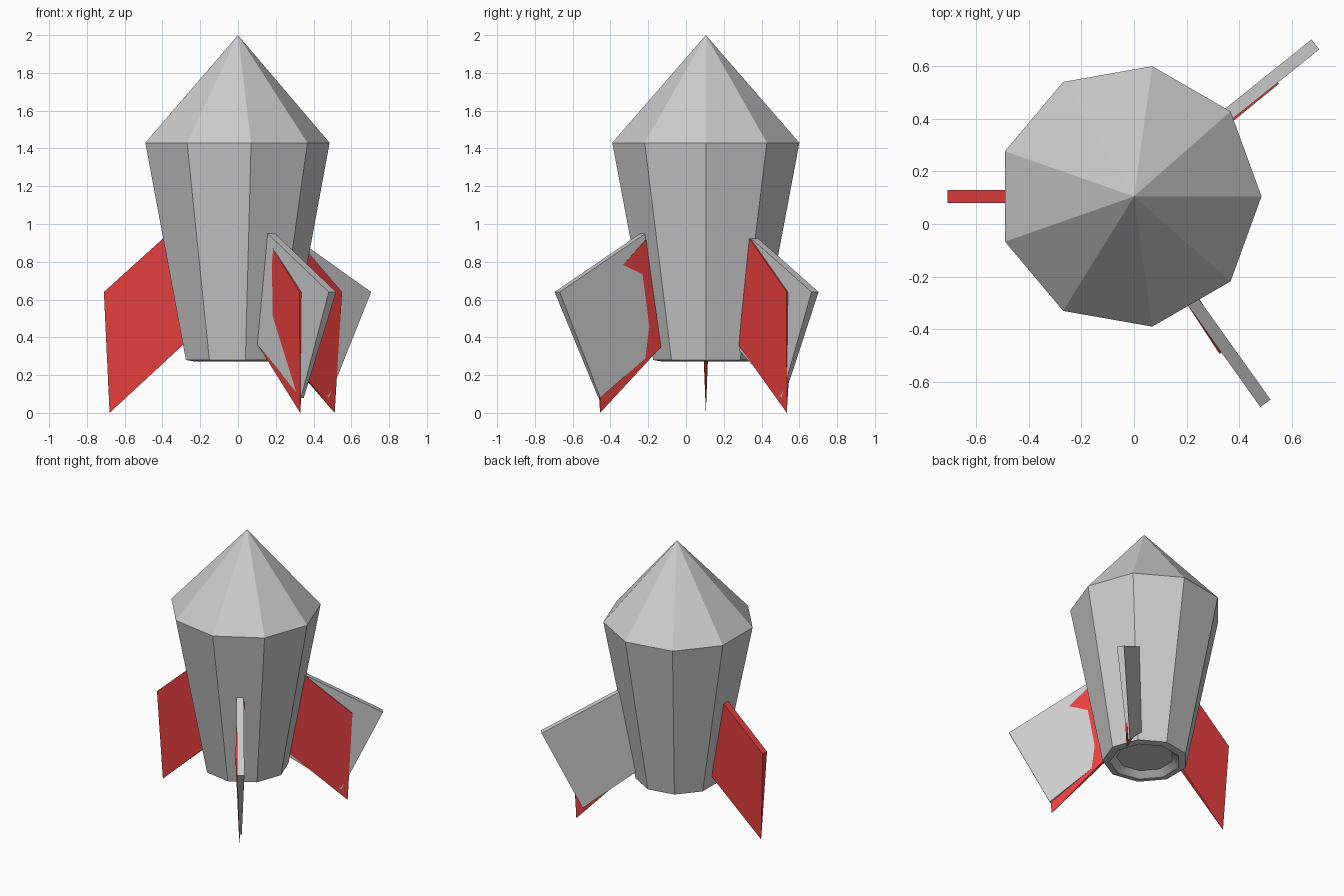
import bpy, bmesh, math
from mathutils import Vector

if "Cube" in bpy.data.objects:
    bpy.data.objects.remove(bpy.data.objects["Cube"])

SIDES = 9
CY = 0.105          # hull axis position in y


def make_object(name, bm, material=None):
    bmesh.ops.recalc_face_normals(bm, faces=bm.faces[:])
    mesh = bpy.data.meshes.new(name)
    bm.to_mesh(mesh)
    bm.free()
    obj = bpy.data.objects.new(name, mesh)
    bpy.context.collection.objects.link(obj)
    if material:
        mesh.materials.append(material)
    return obj


def build_hull():
    # rings from nozzle recess to shoulder: radius, x centre, z
    rings = [(0.19, -0.007, 0.31), (0.235, -0.008, 0.272), (0.283, -0.01, 0.28),
             (0.503, -0.018, 1.43)]
    bm = bmesh.new()
    loops = []
    for r, cx, z in rings:
        loops.append([bm.verts.new((cx + r * math.cos(2 * math.pi * i / SIDES),
                                    CY + r * math.sin(2 * math.pi * i / SIDES), z))
                      for i in range(SIDES)])
    for a, b in zip(loops, loops[1:]):
        for i in range(SIDES):
            j = (i + 1) % SIDES
            bm.faces.new((a[i], a[j], b[j], b[i]))
    bm.faces.new(loops[0])
    tip = bm.verts.new((0, CY, 2.0))
    for i in range(SIDES):
        bm.faces.new((loops[-1][i], loops[-1][(i + 1) % SIDES], tip))
    return make_object("hull", bm)


def build_fin(name, outer, angle, profile, material=None):
    """profile: (distance along fin from outer edge, z, thickness)"""
    a = math.radians(angle)
    along = Vector((math.cos(a), math.sin(a), 0))
    side = Vector((-math.sin(a), math.cos(a), 0))
    base = Vector((outer[0], outer[1], 0))
    bm = bmesh.new()
    left, right = [], []
    for u, z, t in profile:
        p = base + along * u + Vector((0, 0, z))
        left.append(bm.verts.new(p + side * t / 2))
        right.append(bm.verts.new(p - side * t / 2))
    bm.faces.new(left)
    bm.faces.new(right[::-1])
    n = len(profile)
    for i in range(n):
        j = (i + 1) % n
        bm.faces.new((left[i], right[i], right[j], left[j]))
    bmesh.ops.remove_doubles(bm, verts=bm.verts[:], dist=0.0005)
    return make_object(name, bm, material)


# hull with softly shaded nose
hull = build_hull()
bpy.context.view_layer.objects.active = hull
hull.select_set(True)
bpy.ops.object.shade_smooth_by_angle(angle=math.radians(30))
hull.select_set(False)

red = bpy.data.materials.new("fin_red")
red.diffuse_color = (0.8, 0.05, 0.05, 1)
red.use_nodes = True
red.node_tree.nodes["Principled BSDF"].inputs["Base Color"].default_value = red.diffuse_color

# red fins taper to a knife edge at the foot
red_profile = [(0, 0.64, 0.05), (-0.37, 0.975, 0.05), (-0.48, 0.412, 0.032),
               (-0.43, 0.37, 0.029), (-0.03, 0.0, 0.0)]
build_fin("left_fin", (-0.71, CY), 180, red_profile, red)
build_fin("back_fin", (0.535, 0.5525), 39.2, red_profile, red)
build_fin("front_fin", (0.346, -0.480), -56.8, red_profile, red)

# longer grey fins sheathing the two right-hand fins
grey_profile = [(0, 0.64, 0.048), (-0.585, 0.965, 0.048), (-0.73, 0.41, 0.037),
                (-0.274, 0.08, 0.018)]
build_fin("back_outer_fin", (0.69, 0.683), 38.7, grey_profile)
build_fin("front_outer_fin", (0.50, -0.682), -54.5, grey_profile)
